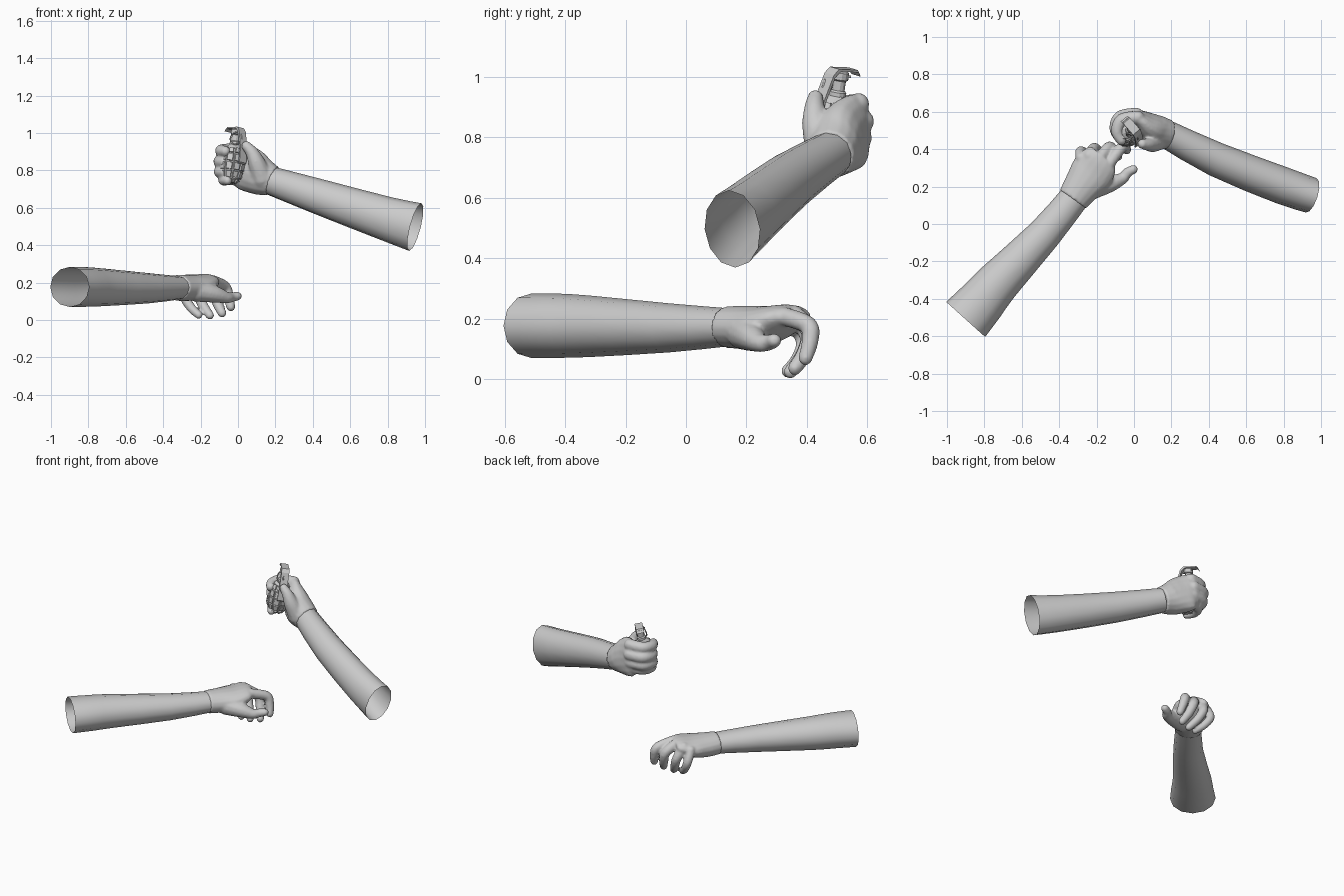
import bpy, bmesh, math
from mathutils import Vector, Matrix

if "Cube" in bpy.data.objects:
    bpy.data.objects.remove(bpy.data.objects["Cube"])

grey = bpy.data.materials.new("plain_grey")
grey.diffuse_color = (0.6, 0.6, 0.6, 1)
grey.use_nodes = True
grey.node_tree.nodes["Principled BSDF"].inputs["Base Color"].default_value = grey.diffuse_color


def finish(name, bm, smooth=True):
    bmesh.ops.recalc_face_normals(bm, faces=bm.faces[:])
    me = bpy.data.meshes.new(name)
    bm.to_mesh(me)
    bm.free()
    ob = bpy.data.objects.new(name, me)
    bpy.context.collection.objects.link(ob)
    me.materials.append(grey)
    for p in me.polygons:
        p.use_smooth = smooth
    return ob


def refine(rows, steps):
    """Catmull-Rom through rows of numbers."""
    out = []
    n = len(rows)
    for i in range(n - 1):
        a, b, c, d = (rows[max(0, min(n - 1, k))] for k in (i - 1, i, i + 1, i + 2))
        for s in range(steps):
            t = s / steps
            out.append([0.5 * (2 * q + (r - p) * t + (2 * p - 5 * q + 4 * r - w) * t * t
                               + (3 * q - p - 3 * r + w) * t ** 3)
                        for p, q, r, w in zip(a, b, c, d)])
    return out + [list(rows[-1])]


def loft(bm, rows, side, sides=12, steps=3, cap=True):
    """Elliptical tube; each row is x, y, z, half size along side, other half size."""
    rows = refine(rows, steps)
    pts = [Vector(r[:3]) for r in rows]
    rings = []
    for i, r in enumerate(rows):
        t = (pts[min(i + 1, len(pts) - 1)] - pts[max(i - 1, 0)]).normalized()
        u = Vector(side)
        u = (u - t * u.dot(t)).normalized()
        v = t.cross(u)
        rings.append([bm.verts.new(pts[i] + u * r[3] * math.cos(k * math.tau / sides)
                                   + v * r[4] * math.sin(k * math.tau / sides))
                      for k in range(sides)])
    for A, B in zip(rings, rings[1:]):
        for k in range(sides):
            j = (k + 1) % sides
            bm.faces.new((A[k], A[j], B[j], B[k]))
    if cap:
        bm.faces.new(rings[0][::-1])
        bm.faces.new(rings[-1])


def digit(bm, pts, radii, side):
    """Finger or thumb: tapered tube with round ends."""
    loft(bm, [(*p, r, r) for p, r in zip(pts, radii)], side, 12, 5)
    for p, r in ((pts[0], radii[0]), (pts[-1], radii[-1])):
        bmesh.ops.create_uvsphere(bm, u_segments=12, v_segments=8, radius=r,
                                  matrix=Matrix.Translation(p))


def hand(name, palm, palm_side, fingers, finger_side, thumb, thumb_side):
    bm = bmesh.new()
    loft(bm, palm, palm_side, 16, 4)
    for pts, r in fingers:
        digit(bm, pts, [r * 1.12, r * 1.08, r, r * 0.85][:len(pts)], finger_side)
    digit(bm, [t[:3] for t in thumb], [t[3] for t in thumb], thumb_side)
    ob = finish(name, bm)
    # fuse palm and digits into one skin
    m = ob.modifiers.new("fuse", 'REMESH')
    m.mode = 'VOXEL'
    m.voxel_size = 0.008
    m.use_smooth_shade = True
    s = ob.modifiers.new("soften", 'SMOOTH')
    s.factor = 0.5
    s.iterations = 3


# Forearms, open at the elbow end
ACROSS = (0.75, -0.66, 0)
UP = (0, 0, 1)
for name, rows, side in (
    ("lower_forearm", [(-.90, -.51, .177, .14, .107), (-.815, -.415, .177, .129, .106),
                       (-.725, -.31, .175, .117, .101), (-.48, -.055, .17, .091, .081),
                       (-.32, .14, .172, .080, .063)], ACROSS),
    ("raised_forearm", [(.948, .153, .497, .132, .096), (.79, .207, .543, .118, .1),
                        (.44, .345, .657, .096, .092), (.175, .48, .745, .077, .075)], UP),
):
    bm = bmesh.new()
    loft(bm, rows, side, 12, 2, cap=False)
    finish(name, bm)

# Lower hand, palm down with fingers hanging
hand("lower_hand",
     [(-.327, .132, .173, .086, .069), (-.275, .205, .172, .102, .071),
      (-.225, .275, .182, .118, .062), (-.185, .335, .203, .105, .046),
      (-.165, .36, .205, .085, .036)], ACROSS,
     [([(-.285, .355, .195), (-.285, .39, .125), (-.25, .37, .065), (-.21, .335, .027)], .025),
      ([(-.24, .365, .21), (-.215, .405, .14), (-.185, .385, .075), (-.15, .345, .025)], .027),
      ([(-.18, .355, .215), (-.135, .41, .16), (-.11, .395, .09), (-.085, .36, .037)], .028),
      ([(-.13, .325, .208), (-.07, .405, .178), (-.05, .41, .125), (-.038, .395, .07)], .028)],
     ACROSS,
     [(-.22, .19, .155, .058), (-.125, .217, .138, .046), (-.06, .245, .12, .031),
      (-.035, .275, .122, .027), (-.003, .292, .128, .024)], UP)

# Raised hand, closed around the grenade
grip = []
for z, x, y, r in ((.905, .0, -.005, .033), (.848, -.008, .01, .034),
                   (.793, -.008, .005, .032), (.748, .012, -.015, .029)):
    grip.append(([(.02 + x, .575 + y, z + .005), (-.065 + x, .56 + y, z + .003),
                  (-.09 + x, .50 + y, z), (-.068 + x, .452 + y, z - .003)], r))
hand("raised_hand",
     [(.185, .477, .742, .083, .080), (.12, .495, .77, .105, .088),
      (.07, .525, .80, .122, .075), (.02, .56, .825, .122, .052),
      (-.02, .57, .83, .105, .038)], UP, grip, UP,
     [(.13, .455, .76, .062), (.10, .43, .84, .047), (.075, .425, .895, .035),
      (.045, .428, .93, .027)], (0, 1, 0))

# Grenade frame: local z along its axis, local x toward the lever
axis = Vector((.03, .035, .24)).normalized()
lever_dir = Vector((.65, -.75, 0))
lever_dir = (lever_dir - axis * lever_dir.dot(axis)).normalized()
frame = Matrix((lever_dir, axis.cross(lever_dir), axis)).transposed().to_4x4()
frame.translation = Vector((-.03, .487, .84))


def revolve(bm, profile, sides):
    rings = [[bm.verts.new((r * math.cos(k * math.tau / sides),
                            r * math.sin(k * math.tau / sides), z)) for k in range(sides)]
             for r, z in profile]
    walls = [bm.faces.new((A[k], A[(k + 1) % sides], B[(k + 1) % sides], B[k]))
             for A, B in zip(rings, rings[1:]) for k in range(sides)]
    bm.faces.new(rings[0][::-1])
    bm.faces.new(rings[-1])
    return walls


# Grenade body with raised square blocks
bm = bmesh.new()
walls = revolve(bm, [(.028, -.108), (.05, -.085), (.063, -.045), (.066, 0),
                     (.061, .045), (.047, .08), (.027, .1)], 10)
bmesh.ops.recalc_face_normals(bm, faces=bm.faces[:])
bmesh.ops.inset_individual(bm, faces=walls[:-10], thickness=.005, depth=0)
bmesh.ops.inset_individual(bm, faces=walls[:-10], thickness=.002, depth=.008)
bm.transform(frame)
finish("grenade_body", bm, False)

# Fuse neck and cap
bm = bmesh.new()
revolve(bm, [(.028, .09), (.028, .112), (.021, .118), (.021, .15), (.028, .155),
             (.028, .178), (.018, .186)], 12)
bm.transform(frame)
finish("fuse_neck", bm, False)

# Bent lever plate
bm = bmesh.new()
path = [(-.06, .178), (-.05, .192), (.03, .192), (.05, .172), (.078, .08), (.085, .0)]
t = .008
rows = [[bm.verts.new((x - dx, y, z - dx)) for y, dx in
         ((-.024, 0), (.024, 0), (.024, t), (-.024, t))] for x, z in path]
for A, B in zip(rows, rows[1:]):
    for k in range(4):
        bm.faces.new((A[k], A[(k + 1) % 4], B[(k + 1) % 4], B[k]))
bm.faces.new(rows[0])
bm.faces.new(rows[-1])
bm.transform(frame)
finish("safety_lever", bm, False)

# Pull ring and pin
bpy.ops.mesh.primitive_torus_add(major_radius=.034, minor_radius=.004, major_segments=20,
                                 minor_segments=6, location=(-.01, .468, .972),
                                 rotation=(math.radians(75), 0, math.radians(-25)))
ring = bpy.context.object
ring.name = "pull_ring"
ring.data.materials.append(grey)
bpy.ops.object.shade_smooth()
bm = bmesh.new()
loft(bm, [(-.02, .47, 1.0, .004, .004), (-.005, .545, 1.0, .004, .004)], UP, 6, 1)
finish("ring_pin", bm)
